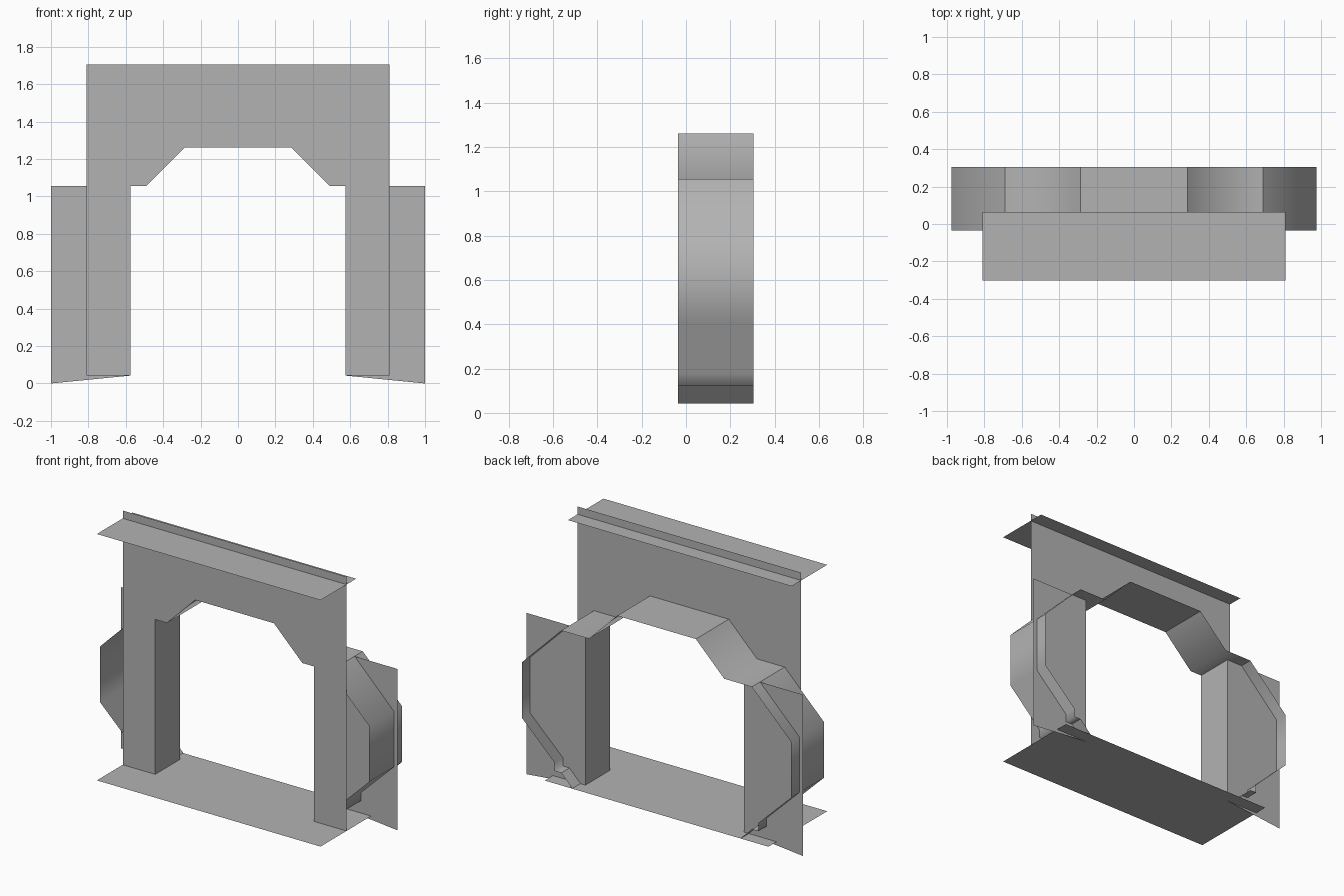
import bpy

if "Cube" in bpy.data.objects:
    bpy.data.objects.remove(bpy.data.objects["Cube"])

Y_FRONT, Y_WING, Y_BACK = -0.035, 0.22, 0.305
Z_TOP, Z_ARCH, Z_SIDE, Z_FLOOR = 1.706, 1.261, 1.056, 0.042

# Mid grey for all parts
grey = bpy.data.materials.new("mid_grey")
grey.diffuse_color = (0.45, 0.45, 0.45, 1.0)
grey.use_nodes = True
grey.node_tree.nodes["Principled BSDF"].inputs["Base Color"].default_value = grey.diffuse_color


def make(name, verts, faces, smooth=False):
    mesh = bpy.data.meshes.new(name)
    mesh.from_pydata(verts, [], faces)
    mesh.materials.append(grey)
    if smooth:
        mesh.shade_smooth()
    obj = bpy.data.objects.new(name, mesh)
    bpy.context.collection.objects.link(obj)
    return obj


def sheet(name, outline, y):
    """Flat upright panel from an x-z outline."""
    return make(name, [(x, y, z) for x, z in outline], [range(len(outline))])


def strip(name, path, y0, y1, smooth=False):
    """Open x-z path swept along y."""
    verts = [(x, y, z) for x, z in path for y in (y0, y1)]
    faces = [(2 * i, 2 * i + 1, 2 * i + 3, 2 * i + 2) for i in range(len(path) - 1)]
    return make(name, verts, faces, smooth)


def mirrored(path, s):
    return [(s * x, z) for x, z in (path if s > 0 else path[::-1])]


# Front panel with arched opening
half = [(0.285, Z_ARCH), (0.49, Z_SIDE), (0.575, Z_SIDE), (0.575, Z_FLOOR),
        (0.81, Z_FLOOR), (0.81, Z_TOP)]
sheet("front_panel", half + mirrored(half, -1), Y_FRONT)

# Horizontal top and floor plates
strip("top_plate", [(-0.81, 1.655), (0.81, 1.655)], -0.303, 0.065)
strip("floor_plate", [(-0.81, Z_FLOOR), (0.81, Z_FLOOR)], -0.303, Y_BACK)

# Flat ceiling of the passage
strip("ceiling", [(-0.285, Z_ARCH), (0.285, Z_ARCH)], Y_FRONT, Y_BACK)

wing = [(0.575, Z_FLOOR), (1.0, 0.0), (1.0, Z_SIDE), (0.575, Z_SIDE)]
jamb = [(0.575, Z_SIDE), (0.575, Z_FLOOR)]
shoulder = [(0.285, Z_ARCH), (0.49, Z_SIDE), (0.69, Z_SIDE)]
shell = [(0.69, Z_SIDE), (0.975, 0.772), (0.975, 0.408), (0.738, 0.178),
         (0.738, 0.124), (0.69, 0.124)]
lip = [(0.69, 0.124), (0.61, 0.043)]

for side, s in (("right", 1), ("left", -1)):
    # Rear wing panel and door jamb
    sheet("wing_" + side, mirrored(wing, s), Y_WING)
    strip("jamb_" + side, mirrored(jamb, s), Y_FRONT, Y_WING)
    # Faceted outer shell with its shoulder and bottom lip
    strip("shoulder_" + side, mirrored(shoulder, s), Y_FRONT, Y_BACK, True)
    strip("shell_" + side, mirrored(shell, s), Y_FRONT, Y_BACK, True)
    strip("lip_" + side, mirrored(lip, s), Y_FRONT, Y_BACK)
